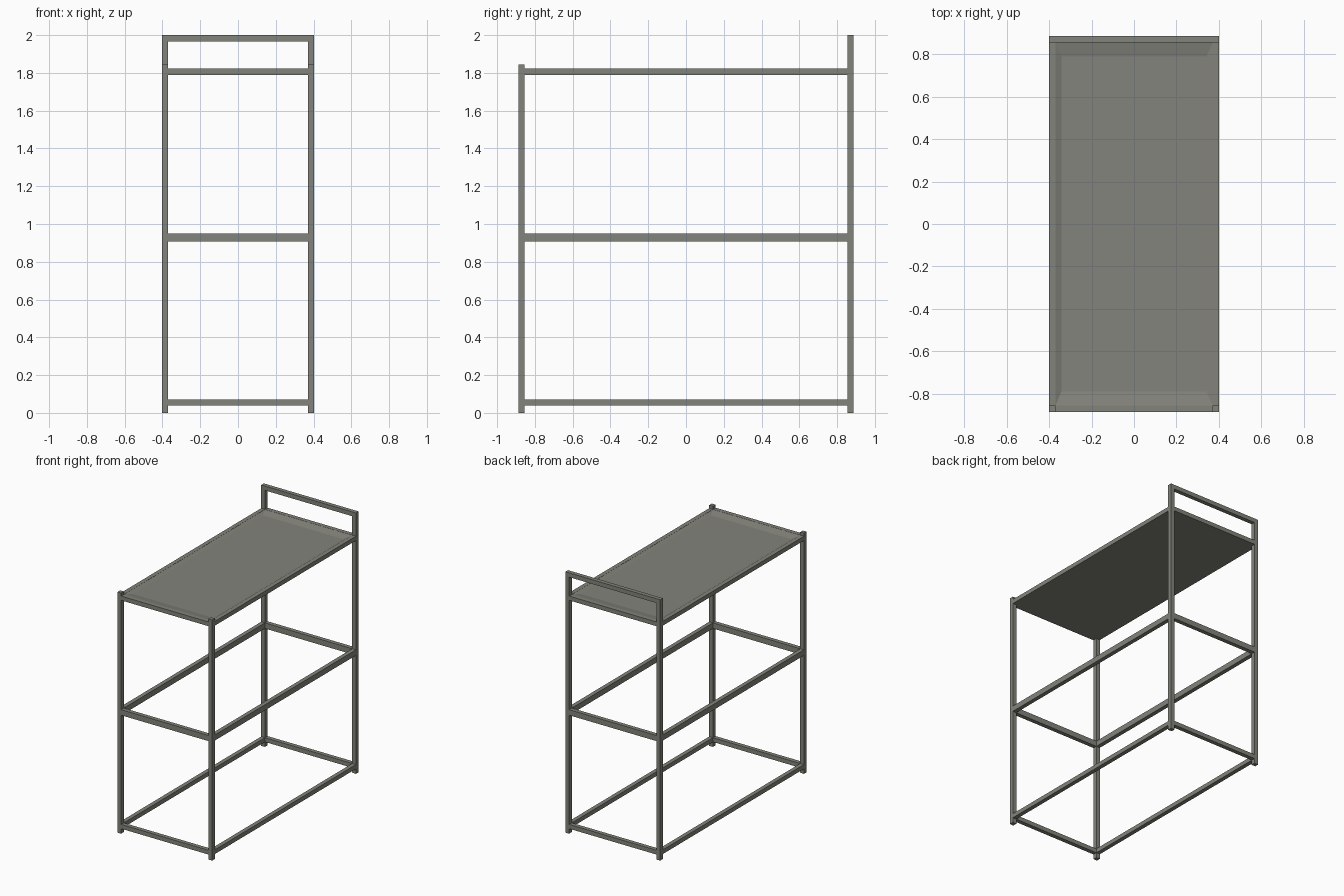
import bpy, bmesh

if "Cube" in bpy.data.objects:
    bpy.data.objects.remove(bpy.data.objects["Cube"])

mat = bpy.data.materials.new("warm grey metal")
mat.diffuse_color = (0.23, 0.23, 0.20, 1)
mat.use_nodes = True
mat.node_tree.nodes["Principled BSDF"].inputs["Base Color"].default_value = mat.diffuse_color

X, Y, T = 0.402, 0.887, 0.032   # half width, half depth, tube size


def finish(name, bm):
    bmesh.ops.recalc_face_normals(bm, faces=bm.faces)
    me = bpy.data.meshes.new(name)
    bm.to_mesh(me)
    bm.free()
    me.materials.append(mat)
    ob = bpy.data.objects.new(name, me)
    bpy.context.collection.objects.link(ob)
    return ob


def box(name, x0, x1, y0, y1, z0, z1):
    bm = bmesh.new()
    bmesh.ops.create_cube(bm, size=1)
    for v in bm.verts:
        v.co.x = x1 if v.co.x > 0 else x0
        v.co.y = y1 if v.co.y > 0 else y0
        v.co.z = z1 if v.co.z > 0 else z0
    return finish(name, bm)


# Corner posts: short at the front, tall at the back
for side, x in (("left", -X), ("right", X - T)):
    box("front_post_" + side, x, x + T, -Y, -Y + T, 0, 1.845)
    box("back_post_" + side, x, x + T, Y - T, Y, 0, 2.0)

# Handle bar across the back posts
box("handle_bar", -X + T, X - T, Y - T, Y, 1.967, 2.0)

# Rectangular rail frames at three heights
for level, z0, z1 in (("bottom", 0.038, 0.071), ("middle", 0.908, 0.951),
                      ("top", 1.789, 1.822)):
    for side, x in (("left", -X), ("right", X - T)):
        box(f"{level}_rail_{side}", x, x + T, -Y + T, Y - T, z0, z1)
    for side, y in (("front", -Y), ("back", Y - T)):
        box(f"{level}_rail_{side}", -X + T, X - T, y, y + T, z0, z1)

# Top shelf: shallow tray with sloped edges, set inside the top rails
bm = bmesh.new()


def ring(x, y, z):
    return [bm.verts.new((sx * x, sy * y, z))
            for sx, sy in ((-1, -1), (1, -1), (1, 1), (-1, 1))]


under = ring(X - T, Y - T, 1.789)
rim = ring(X - T, Y - T, 1.821)
floor = ring(0.342, 0.79, 1.809)
for a, b in ((under, rim), (rim, floor)):
    for i in range(4):
        j = (i + 1) % 4
        bm.faces.new((a[i], a[j], b[j], b[i]))
bm.faces.new(floor)
bm.faces.new(under[::-1])
finish("top_shelf", bm)
